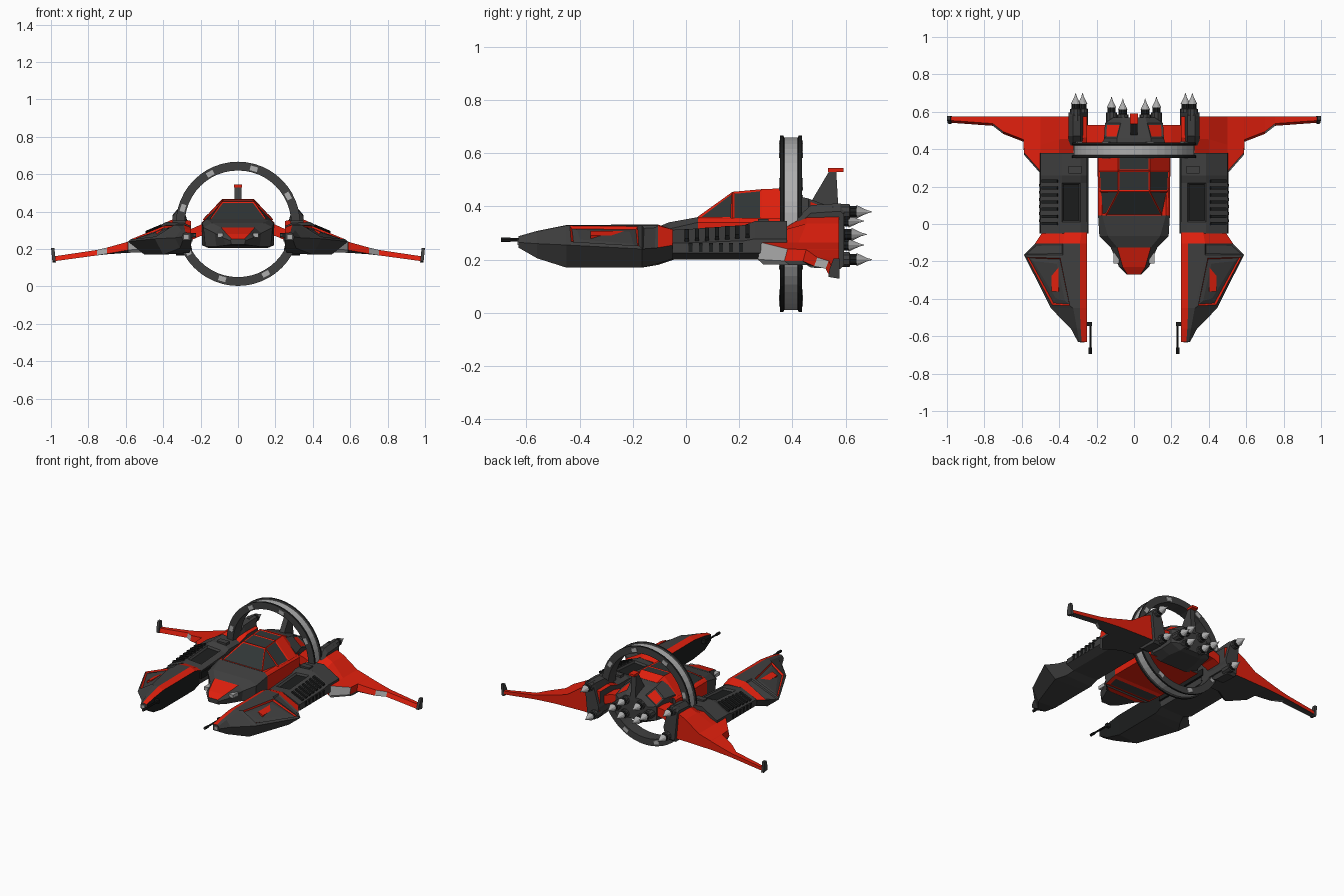
import bpy, bmesh, math
from math import sin, cos, pi, radians
from mathutils import Matrix

if "Cube" in bpy.data.objects:
    bpy.data.objects.remove(bpy.data.objects["Cube"])

COLOURS = [("dark_grey", (.05, .05, .05)), ("red", (.75, .014, .004)),
           ("light_grey", (.42, .42, .42)), ("black", (.012, .013, .013)), ("glass", (.03, .036, .036))]
MATS = []
for n, c in COLOURS:
    m = bpy.data.materials.new(n)
    m.diffuse_color = (*c, 1)
    m.use_nodes = True
    m.node_tree.nodes["Principled BSDF"].inputs["Base Color"].default_value = m.diffuse_color
    MATS.append(m)
GREY, RED, LIGHT, BLACK, GLASS = range(5)


def finish(name, bm, mirror=False):
    me = bpy.data.meshes.new(name)
    bm.to_mesh(me)
    bm.free()
    for m in MATS:
        me.materials.append(m)
    ob = bpy.data.objects.new(name, me)
    bpy.context.collection.objects.link(ob)
    if mirror:
        ob.modifiers.new("mirror", 'MIRROR')
    return ob


def loft(name, rings, paint=lambda i, j: GREY, insets=(), mirror=False, closed=False, cap=GREY):
    """Skin matching rings; insets = (i, j, [(thickness, depth, rim, inner), ...])."""
    bm = bmesh.new()
    vs = [[bm.verts.new(p) for p in r] for r in rings]
    n, k, grid = len(rings), len(rings[0]), {}
    for i in range(n if closed else n - 1):
        for j in range(k):
            a, b = vs[i], vs[(i + 1) % n]
            f = bm.faces.new((a[j], a[(j + 1) % k], b[(j + 1) % k], b[j]))
            f.material_index = paint(i, j)
            grid[i, j] = f
    if not closed:
        for r in (vs[0], vs[-1]):
            bm.faces.new(r).material_index = cap
    bmesh.ops.recalc_face_normals(bm, faces=bm.faces)
    for i, j, steps in insets:
        f = grid[i, j]
        for t, d, rim, inner in steps:
            res = bmesh.ops.inset_individual(bm, faces=[f], thickness=t, depth=d)
            for g in res["faces"]:
                g.material_index = rim
            f.material_index = inner
    return finish(name, bm, mirror)


def sym(y, half):
    """Full cross-section from a right-hand half, top to bottom."""
    return [(x, y, z) for x, z in half] + [(-x, y, z) for x, z in reversed(half)]


def at(y, pts):
    return [(x, y, z) for x, z in pts]


def box(name, x, y, z, mat=GREY, mirror=True, tilt=0):
    """Box from (min, max) ranges, tilted about its own y axis."""
    mid = [(a + b) / 2 for a, b in (x, y, z)]
    size = [b - a for a, b in (x, y, z)]
    bm = bmesh.new()
    bmesh.ops.create_cube(bm, size=1, matrix=Matrix.Translation(mid) @ Matrix.Rotation(tilt, 4, 'Y')
                          @ Matrix.Diagonal((*size, 1)))
    for f in bm.faces:
        f.material_index = mat
    return finish(name, bm, mirror)


def lathe_y(name, x, z, prof, mats, sides=10, mirror=True):
    """Turned part along y; prof = (y, radius)."""
    rings = [[(x + r * cos(2 * pi * k / sides), y, z + r * sin(2 * pi * k / sides))
              for k in range(sides)] for y, r in prof]
    return loft(name, rings, lambda i, j: mats[i], mirror=mirror)


# Large ring around the hull, with a light groove on the outside
prof = [(.332, -.042), (.332, -.029), (.324, -.025), (.324, .025), (.332, .029), (.332, .042),
        (.285, .042), (.285, -.042)]
rings = [[(r * sin(a), .395 + y, .335 + r * cos(a)) for r, y in prof]
         for a in (2 * pi * k / 48 for k in range(48))]
loft("ring", rings, lambda i, j: LIGHT if j == 2 else BLACK if j in (0, 4) else GREY, closed=True)
for k in range(8):
    a = radians(16 + 45 * k)
    cx, cz = .306 * sin(a), .335 + .306 * cos(a)
    box("ring_light", (cx - .02, cx + .02), (.349, .441), (cz - .013, cz + .013), LIGHT, False, a)

# Hull: nose and main body
hull = [sym(-.27, [(.035, .255), (.04, .245), (.035, .225)]),
        sym(-.23, [(.06, .28), (.08, .26), (.065, .22)]),
        sym(-.125, [(.09, .315), (.125, .285), (.115, .213)]),
        sym(-.065, [(.14, .34), (.185, .315), (.175, .213)]),
        sym(.045, [(.17, .36), (.192, .34), (.192, .22)]),
        sym(.39, [(.175, .36), (.195, .34), (.19, .22)])]
loft("hull", hull, lambda i, j: RED if i == 4 or (i in (0, 1) and j == 5) else GREY,
     insets=[(2, 2, [(.02, .008, GREY, RED)]), (3, 2, [(.03, .008, RED, GREY)])])
box("nose_gun", (.08, .11), (-.21, -.12), (.262, .285), LIGHT)

# Canopy with inset windows
canopy = [sym(.045, [(.15, .362), (.178, .355)]), sym(.175, [(.085, .455), (.185, .355)]),
          sym(.285, [(.085, .465), (.19, .355)]), sym(.36, [(.085, .468), (.19, .355)]),
          sym(.42, [(.075, .44), (.17, .355)])]
win = [(.01, -.004, RED, GLASS)]
loft("canopy", canopy, lambda i, j: RED,
     insets=[(0, 3, win), (0, 0, win), (0, 2, win), (1, 0, win), (1, 2, win), (1, 3, win), (2, 3, win)])

# Engine core, tail fin and its cap
core = [sym(.37, [(.09, .45), (.18, .37), (.18, .23), (.1, .21)]),
        sym(.46, [(.09, .43), (.16, .37), (.16, .24), (.1, .215)]),
        sym(.54, [(.07, .40), (.155, .345), (.155, .25), (.08, .22)]),
        sym(.57, [(.06, .38), (.11, .34), (.11, .25), (.07, .23)])]
loft("engine_core", core, insets=[(1, 0, [(.015, -.005, GREY, RED)]), (1, 6, [(.015, -.005, GREY, RED)])])
fin = [(.46, .40), (.54, .535), (.565, .535), (.575, .36)]
loft("tail_fin", [[(x, y, z) for y, z in fin] for x in (-.018, .018)])
box("tail_fin_cap", (-.021, .021), (.535, .592), (.53, .545), RED, False)

# Struts joining hull and pods
loft("pod_strut", [[(x, .42, z - .03), (x, .42, z + .03), (x, .53, z + .03), (x, .53, z - .03)]
                   for x, z in ((.12, .31), (.2, .30), (.29, .26))], lambda i, j: RED, mirror=True)

# Nozzles with light spikes
for x, y, z in ((.12, .56, .295), (.06, .55, .345), (.06, .55, .255), (.312, .58, .38), (.275, .58, .2)):
    e = .70 if x > .2 else y + .12
    lathe_y("nozzle", x, z, [(y - .03, .03), (y + .035, .03), (y + .037, .022), (y + .062, .022),
                             (y + .062, .026), (e - .02, .007), (e, .001)],
            [GREY, GREY, BLACK, LIGHT, LIGHT, LIGHT])

# Pod engine blocks standing on the wing roots
loft("pod_engine_block", [at(y, [(.265, b), (.245, .25), (.285, t - .01), (.325, t), (.35, t - .03), (.33, b)])
                          for y, b, t in ((.42, .2, .36), (.47, .17, .405), (.58, .165, .412), (.595, .18, .40))],
     mirror=True)

# Front pods
pod = [at(-.63, [(.25, .285), (.28, .288), (.293, .282), (.30, .265), (.295, .245), (.25, .245)]),
       at(-.56, [(.25, .30), (.285, .308), (.305, .302), (.337, .26), (.31, .205), (.25, .205)]),
       at(-.45, [(.25, .315), (.29, .33), (.325, .328), (.445, .255), (.40, .17), (.26, .18)]),
       at(-.165, [(.25, .315), (.29, .332), (.38, .328), (.588, .24), (.50, .17), (.26, .18)]),
       at(-.105, [(.25, .315), (.29, .332), (.38, .328), (.53, .245), (.46, .185), (.26, .18)]),
       at(-.045, [(.25, .295), (.28, .308), (.37, .312), (.49, .255), (.44, .205), (.26, .2)])]
loft("front_pod", pod, lambda i, j: RED if j == 0 or (i == 4 and j < 3) else BLACK if j == 5 else GREY,
     insets=[(2, 2, [(.022, .006, GREY, RED), (.01, -.01, RED, GREY), (.03, .004, GREY, GREY)]),
             (3, 2, [(.012, -.006, GREY, GREY)])], mirror=True)
box("pod_light", (.265, .288), (-.634, -.62), (.255, .275), LIGHT)
box("panel_stripe", (.40, .44), (-.36, -.2), (.287, .3), RED, tilt=radians(23))

# Guns on the inner side of the pods
lathe_y("gun_barrel", .233, .275, [(-.695, .009), (-.66, .009), (-.66, .006), (-.53, .006)], [BLACK] * 3, 8)
box("gun_mount", (.224, .262), (-.545, -.525), (.263, .287), BLACK)

# Middle pods with recessed panel, vents and inner rail
mid = [at(y, [(.25, .29 + u), (.285, .305 + u), (.385, .312 + u), (.50, .262 + u * .5), (.505, .225),
              (.45, .2), (.26, .2)]) for y, u in ((-.05, 0), (.01, .003), (.22, .018), (.26, .033), (.38, .033))]
loft("middle_pod", mid, insets=[(1, 1, [(.012, -.012, GREY, BLACK)])], mirror=True)
for k in range(7):
    y = -.005 + .038 * k
    u = .005 + .003 * k
    box("vent", (.405, .495), (y, y + .016), (.276 + u, .292 + u), BLACK, tilt=radians(23))
for k in range(6):
    y = .01 + .038 * k
    box("side_vent", (.495, .507), (y, y + .015), (.228, .262), BLACK)
box("inner_rail", (.243, .272), (-.05, .37), (.24, .285), BLACK)
box("rail_bracket", (.28, .35), (.27, .31), (.325, .352), GREY)

# Wings, lofted outwards from the root
span = [(.25, .35, .35, .2), (.33, .335, .368, .185), (.40, .33, .335, .185), (.50, .27, .265, .182),
        (.588, .37, .24, .18), (.592, .44, .238, .18), (.70, .482, .208, .172), (.755, .525, .195, .167),
        (.99, .542, .16, .138)]
wing = [[(x, f, (b + min(t, .25)) / 2 - .015), (x, f + .012, min(t, b + .12)),
         (x, (f + .576) / 2, t), (x, .576, t), (x, .576, b), (x, f + .02, b)] for x, f, t, b in span]


def wing_paint(i, j):
    if j in (0, 5) and i in (3, 6):
        return LIGHT
    return RED if j in (0, 1, 2, 3) and not (i == 3 and j == 0) else GREY


loft("wing", wing, wing_paint, mirror=True)
# Wing tip fins
tip = [(.535, .135), (.54, .165), (.555, .205), (.577, .205), (.577, .128)]
loft("wing_tip_fin", [[(x + (z - .13) * .1, y, z) for y, z in tip] for x in (.974, .992)], mirror=True)
